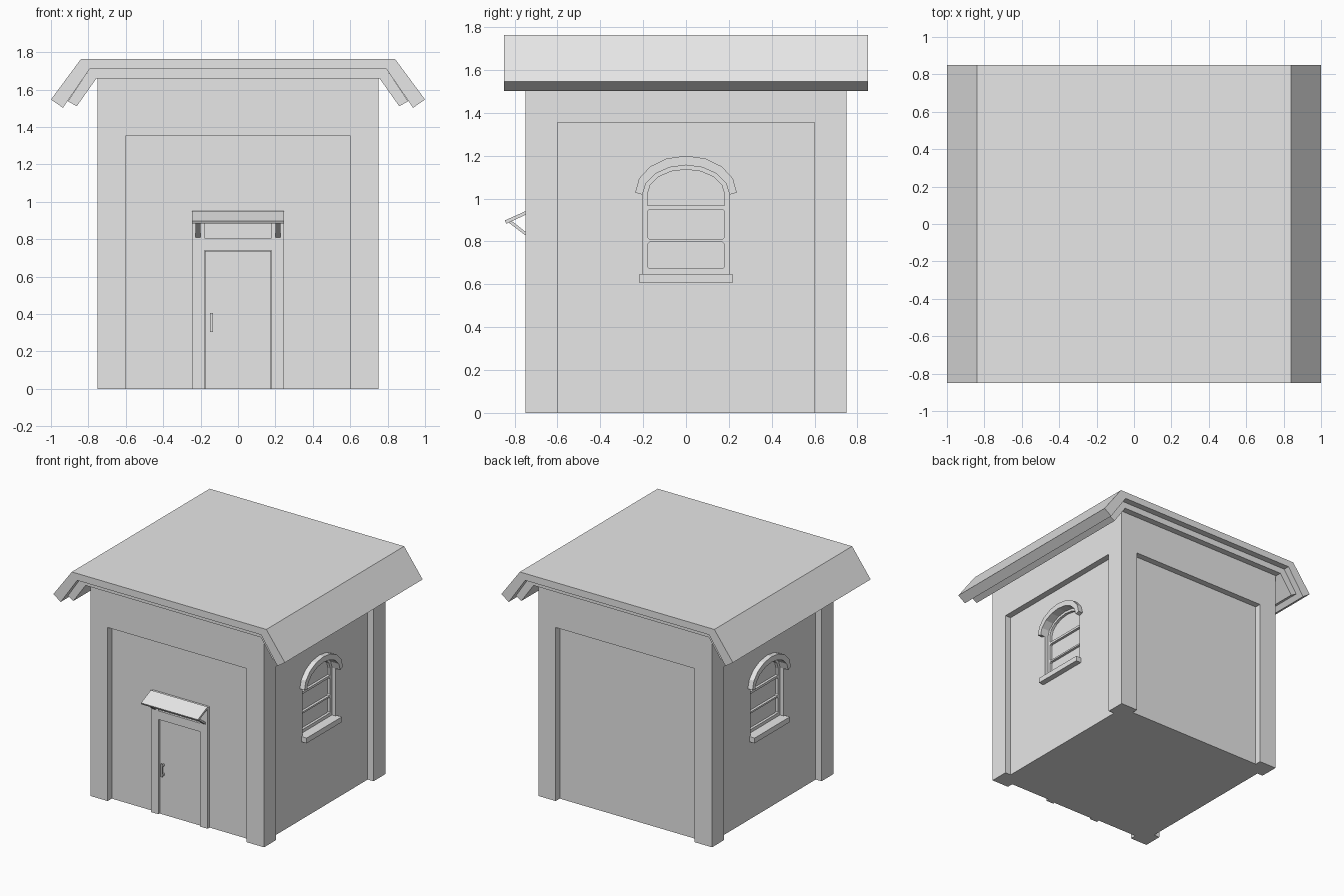
import bpy, bmesh, math

if "Cube" in bpy.data.objects:
    bpy.data.objects.remove(bpy.data.objects["Cube"])

GREY = bpy.data.materials.new("plain_grey")
GREY.diffuse_color = (0.8, 0.8, 0.8, 1)
GREY.use_nodes = True
GREY.node_tree.nodes["Principled BSDF"].inputs["Base Color"].default_value = GREY.diffuse_color


def prism(name, pts, axis, a, b):
    """Extrude a 2D outline along x (outline in y,z) or y (outline in x,z)."""
    bm = bmesh.new()
    def place(p, d):
        return (d, p[0], p[1]) if axis == 'x' else (p[0], d, p[1])
    lo = [bm.verts.new(place(p, a)) for p in pts]
    hi = [bm.verts.new(place(p, b)) for p in pts]
    bm.faces.new(lo)
    bm.faces.new(hi)
    n = len(pts)
    for i in range(n):
        j = (i + 1) % n
        bm.faces.new((lo[i], lo[j], hi[j], hi[i]))
    bmesh.ops.recalc_face_normals(bm, faces=bm.faces[:])
    me = bpy.data.meshes.new(name)
    bm.to_mesh(me)
    bm.free()
    me.materials.append(GREY)
    ob = bpy.data.objects.new(name, me)
    bpy.context.collection.objects.link(ob)
    return ob


def rect(u0, u1, v0, v1, c=0.0):
    """Rectangle outline, optionally with clipped corners."""
    if c == 0:
        return [(u0, v0), (u1, v0), (u1, v1), (u0, v1)]
    return [(u0 + c, v0), (u1 - c, v0), (u1, v0 + c), (u1, v1 - c),
            (u1 - c, v1), (u0 + c, v1), (u0, v1 - c), (u0, v0 + c)]


def arc(rx, rz, cz, n=8):
    return [(rx * math.cos(math.pi * i / n), cz + rz * math.sin(math.pi * i / n))
            for i in range(n + 1)]


def arch(w, z0, cz, rz):
    """Rectangle with a rounded head."""
    return [(-w, z0), (w, z0)] + arc(w, rz, cz)


def cut(target, cutter):
    m = target.modifiers.new("cut", 'BOOLEAN')
    m.operation = 'DIFFERENCE'
    m.solver = 'EXACT'
    m.object = cutter
    cutter.hide_render = True
    cutter.hide_viewport = True
    cutter.display_type = 'WIRE'


def mirrored(pts):
    """Complete a left-right symmetric outline from its right half."""
    return pts + [(-x, z) for x, z in reversed(pts)]


# Walls with a recessed panel on each side
walls = prism("walls", rect(-0.75, 0.75, 0, 1.68), 'y', -0.75, 0.75)
for axis in 'xy':
    for s in (-1, 1):
        cut(walls, prism("panel_cutter", rect(-0.6, 0.6, -0.1, 1.355),
                         axis, s * 0.70, s * 0.9))

# Two-layer roof with bent-down eaves
prism("roof", mirrored([(0.84, 1.763), (1.0, 1.547), (0.936, 1.503), (0.794, 1.709)]),
      'y', -0.85, 0.85)
prism("roof_lining", mirrored([(0.794, 1.709), (0.910, 1.538), (0.862, 1.511), (0.757, 1.66)]),
      'y', -0.80, 0.80)

# Arched window on each side wall
for s, side in ((1, "right"), (-1, "left")):
    opening = arch(0.203, 0.648, 1.018, 0.138)
    cut(walls, prism("window_cutter", opening, 'x', s * 0.645, s * 0.72))
    frame = prism(side + "_window_frame", opening, 'x', s * 0.63, s * 0.67)
    for pane in (rect(-0.178, 0.178, 0.673, 0.797, 0.008),
                 rect(-0.178, 0.178, 0.81, 0.95, 0.008),
                 arch(0.18, 0.968, 1.02, 0.116)):
        cut(frame, prism("pane_cutter", pane, 'x', s * 0.65, s * 0.70))
    prism(side + "_window_sill", rect(-0.217, 0.217, 0.607, 0.648),
          'x', s * 0.64, s * 0.745)
    hood = arc(0.237, 0.172, 1.028) + arc(0.203, 0.138, 1.018)[::-1]
    prism(side + "_window_hood", hood, 'x', s * 0.69, s * 0.74)

# Door, its surround and the panel above it
for s in (-1, 1):
    prism("door_jamb", rect(s * 0.18, s * 0.245, 0, 0.945), 'y', -0.725, -0.69)
prism("door_lintel", rect(-0.18, 0.18, 0.74, 0.807), 'y', -0.725, -0.69)
prism("door_header", rect(-0.18, 0.18, 0.885, 0.945), 'y', -0.725, -0.69)
prism("transom_panel", rect(-0.18, 0.18, 0.807, 0.885), 'y', -0.708, -0.69)
prism("door", rect(-0.177, 0.177, 0, 0.738), 'y', -0.71, -0.69)

# Door handle
prism("door_handle", rect(-0.15, -0.135, 0.305, 0.405), 'y', -0.742, -0.73)
for z in (0.312, 0.385):
    prism("handle_mount", rect(-0.149, -0.136, z, z + 0.013), 'y', -0.731, -0.70)

# Sloping awning on two diagonal struts
prism("awning", [(-0.725, 0.952), (-0.846, 0.898), (-0.838, 0.883), (-0.725, 0.935)],
      'x', -0.245, 0.245)
for s in (-1, 1):
    prism("awning_strut", [(-0.83, 0.890), (-0.815, 0.897), (-0.72, 0.822), (-0.72, 0.806)],
          'x', s * 0.20, s * 0.227)
